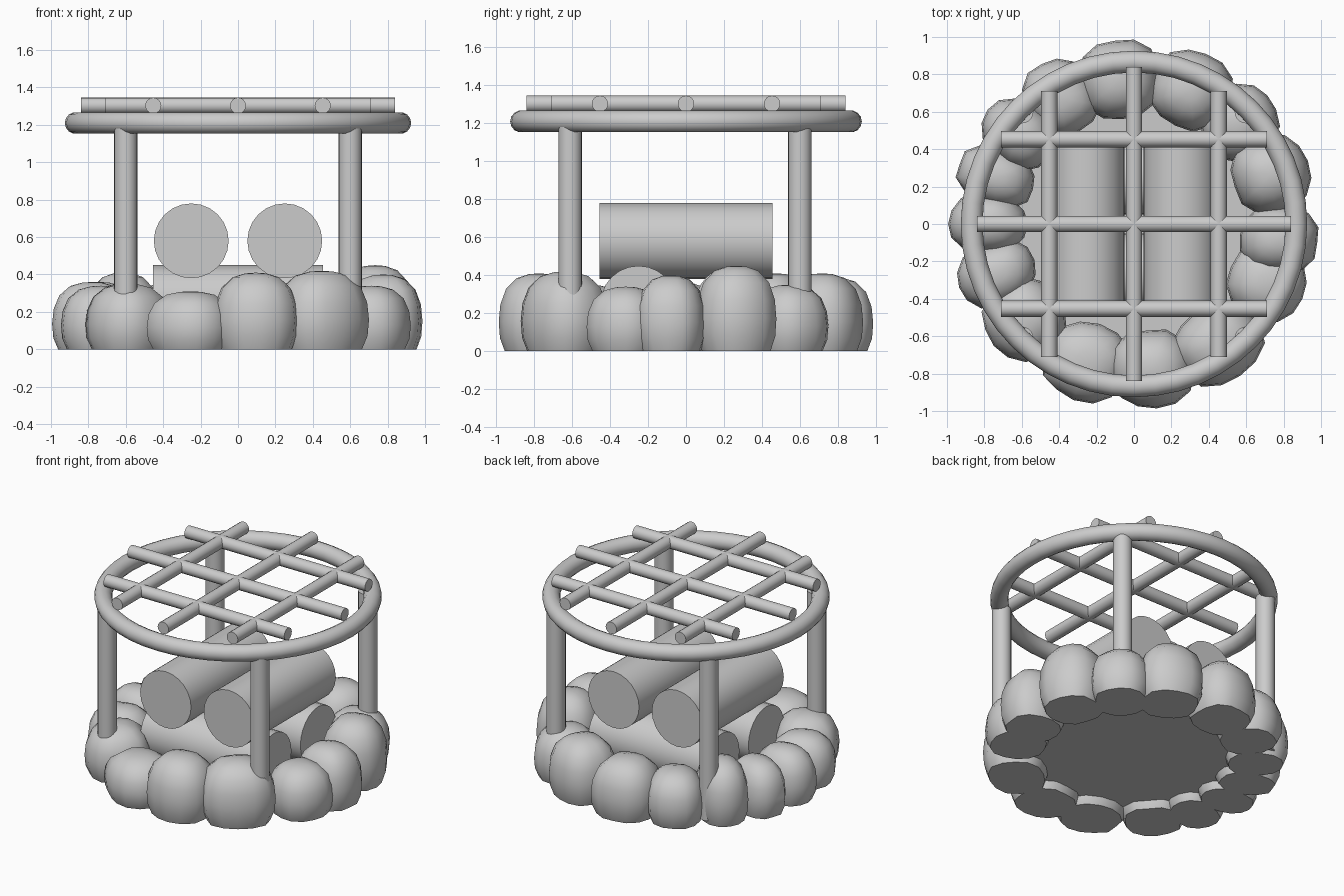
import bpy, bmesh, math, random
from mathutils import Vector, Matrix

random.seed(4)
if "Cube" in bpy.data.objects:
    bpy.data.objects.remove(bpy.data.objects["Cube"], do_unlink=True)

grey = bpy.data.materials.new("plain_grey")
grey.use_nodes = True
COLOUR = (0.6, 0.6, 0.6, 1)
grey.diffuse_color = COLOUR
grey.node_tree.nodes["Principled BSDF"].inputs["Base Color"].default_value = COLOUR


def finish(obj, name, angle=40):
    obj.name = obj.data.name = name
    obj.data.materials.append(grey)
    bpy.ops.object.select_all(action='DESELECT')
    obj.select_set(True)
    bpy.context.view_layer.objects.active = obj
    bpy.ops.object.shade_smooth_by_angle(angle=math.radians(angle))
    return obj


def rod(name, start, end, radius, sides):
    a, b = Vector(start), Vector(end)
    turn = (b - a).to_track_quat('Z', 'Y').to_euler()
    bpy.ops.mesh.primitive_cylinder_add(vertices=sides, radius=radius, depth=(b - a).length,
                                        location=(a + b) / 2, rotation=turn)
    return finish(bpy.context.object, name)


# Rounded stone: a dome profile spun into rings, flat underneath
PROFILE = [(0.85, 0), (0.97, 0.17), (1, 0.38), (0.96, 0.6), (0.82, 0.8), (0.55, 0.94), (0.25, 0.99)]


def stone(name, angle, half_width, height, sides=14):
    bm = bmesh.new()
    wobble = [random.uniform(0.96, 1.03) for _ in range(sides)]
    rings = []
    for r, z in PROFILE:
        ring = []
        for i in range(sides):
            a = math.tau * i / sides
            c, s = math.cos(a), math.sin(a)
            fat = (abs(c) ** 2.5 + abs(s) ** 2.5) ** (-1 / 2.5) * wobble[i]
            ring.append(bm.verts.new((0.21 * r * c * fat, half_width * r * s * fat, z * height)))
        rings.append(ring)
    for low, high in zip(rings, rings[1:]):
        for i in range(sides):
            j = (i + 1) % sides
            bm.faces.new((low[i], low[j], high[j], high[i]))
    bm.faces.new(rings[0][::-1])
    tip = bm.verts.new((0, 0, height))
    for i in range(sides):
        bm.faces.new((rings[-1][i], rings[-1][(i + 1) % sides], tip))
    bm.transform(Matrix.Rotation(angle, 4, 'Z') @ Matrix.Translation((0.78, 0, 0)))
    mesh = bpy.data.meshes.new(name)
    bm.to_mesh(mesh)
    bm.free()
    obj = bpy.data.objects.new(name, mesh)
    bpy.context.collection.objects.link(obj)
    finish(obj, name, 50)


# Ring of stones: direction in degrees and height
STONES = [(-24, .34), (-6, .40), (20, .45), (44, .35), (67, .41), (96, .39), (120, .35), (142, .41),
          (161, .36), (180, .36), (200, .34), (221, .35), (251, .31), (277, .41), (305, .42)]
for k, (deg, height) in enumerate(STONES):
    before = STONES[k - 1][0]
    after = STONES[(k + 1) % len(STONES)][0]
    gap = ((after - before) % 360) / 2
    stone(f"stone_{k + 1}", math.radians(deg), 0.78 * math.radians(gap) * 0.61, height)

# Fire pit floor
rod("pit_floor", (0, 0, 0.05), (0, 0, 0.06), 0.78, 32)

# Two layers of crossed logs
for side, label in ((-1, "a"), (1, "b")):
    p = 0.25 * side
    rod("lower_log_" + label, (-0.455, p, 0.25), (0.455, p, 0.25), 0.2, 24)
    rod("upper_log_" + label, (p, -0.455, 0.58), (p, 0.455, 0.58), 0.2, 24)

# Four corner posts
for x, xname in ((-0.6, "right"), (0.6, "left")):
    for y, yname in ((-0.61, "front"), (0.6, "back")):
        rod(f"{yname}_{xname}_post", (x, y, 0.03), (x, y, 1.18), 0.062, 20)

# Round rim that carries the grate
bpy.ops.mesh.primitive_torus_add(major_radius=0.868, minor_radius=0.058, major_segments=48,
                                 minor_segments=14, location=(0, 0, 1.21))
finish(bpy.context.object, "grate_rim", 60)

# Crossed grate bars
for k in (-1, 0, 1):
    p, half = 0.453 * k, 0.84 - 0.13 * abs(k)
    rod(f"cross_bar_{k + 2}", (-half, p, 1.303), (half, p, 1.303), 0.043, 16)
    rod(f"long_bar_{k + 2}", (p, -half, 1.303), (p, half, 1.303), 0.043, 16)
